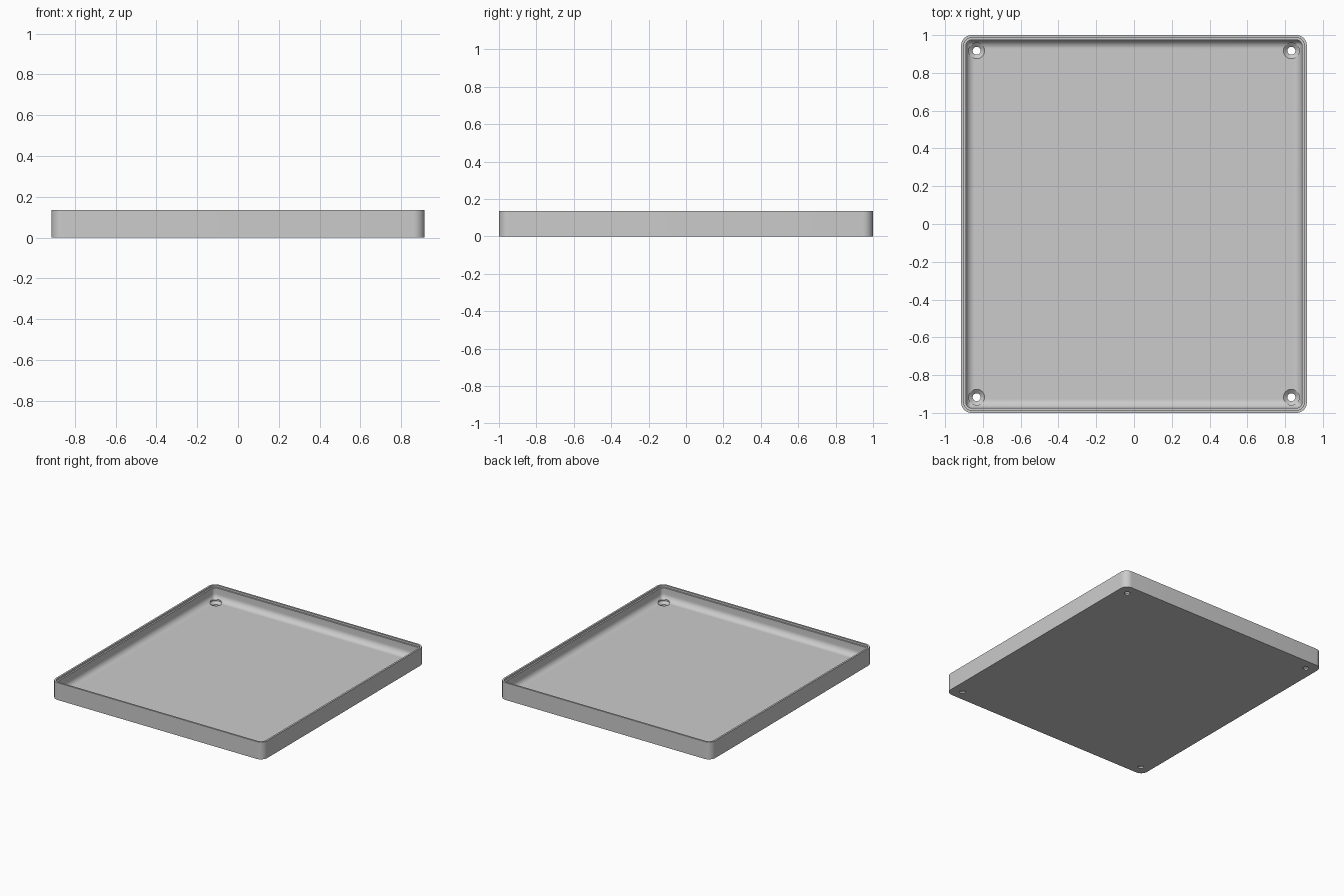
import bpy, bmesh
from math import pi, sin, cos, radians

if "Cube" in bpy.data.objects:
    bpy.data.objects.remove(bpy.data.objects["Cube"])

HALF_X, HALF_Y, HEIGHT = 0.915, 1.0, 0.135
CORNER, FLOOR, WALL, FILLET = 0.055, 0.03, 0.026, 0.045

grey = bpy.data.materials.new("plain grey")
grey.use_nodes = True
colour = (0.6, 0.6, 0.6, 1)
grey.diffuse_color = colour
grey.node_tree.nodes["Principled BSDF"].inputs["Base Color"].default_value = colour


def rounded_ring(bm, inset, z, steps=8):
    """Rounded rectangle of vertices, inset from the outer edge."""
    r = max(CORNER - inset, 0.012)
    cx, cy = HALF_X - inset - r, HALF_Y - inset - r
    ring = []
    for q, (sx, sy) in enumerate([(1, 1), (-1, 1), (-1, -1), (1, -1)]):
        for i in range(steps + 1):
            a = (q + i / steps) * pi / 2
            ring.append(bm.verts.new((sx * cx + r * cos(a), sy * cy + r * sin(a), z)))
    return ring


def bridge(bm, low, high):
    n = len(low)
    for i in range(n):
        j = (i + 1) % n
        bm.faces.new((low[i], low[j], high[j], high[i]))


def finish(name, bm):
    bmesh.ops.recalc_face_normals(bm, faces=bm.faces)
    mesh = bpy.data.meshes.new(name)
    bm.to_mesh(mesh)
    bm.free()
    obj = bpy.data.objects.new(name, mesh)
    bpy.context.collection.objects.link(obj)
    mesh.materials.append(grey)
    return obj


# Tray: outer wall, stepped rim, inner wall and rounded fillet down to the floor
profile = [(0, 0), (0, HEIGHT), (0.014, HEIGHT), (0.014, HEIGHT - 0.015),
           (WALL, HEIGHT - 0.015)]
for k in range(9):
    a = radians(90 * k / 8)
    profile.append((WALL + FILLET * (1 - cos(a)), FLOOR + FILLET * (1 - sin(a))))
bm = bmesh.new()
rings = [rounded_ring(bm, inset, z) for inset, z in profile]
for low, high in zip(rings, rings[1:]):
    bridge(bm, low, high)
bm.faces.new(rings[0])
bm.faces.new(rings[-1])
tray = finish("tray", bm)

# Countersunk screw hole in each corner
bm = bmesh.new()
hole = [(0.021, -0.02), (0.021, 0.012), (0.042, FLOOR), (0.042, 0.06)]
for sx in (-1, 1):
    for sy in (-1, 1):
        loops = [[bm.verts.new((sx * 0.833 + r * cos(i * pi / 16),
                                sy * 0.917 + r * sin(i * pi / 16), z))
                  for i in range(32)] for r, z in hole]
        for low, high in zip(loops, loops[1:]):
            bridge(bm, low, high)
        bm.faces.new(loops[0])
        bm.faces.new(loops[-1])
cutter = finish("screw_hole_cutter", bm)
cutter.hide_render = True
cutter.hide_set(True)

cut = tray.modifiers.new("screw holes", 'BOOLEAN')
cut.operation, cut.solver, cut.object = 'DIFFERENCE', 'EXACT', cutter
bpy.context.view_layer.objects.active = tray
tray.select_set(True)
bpy.ops.object.modifier_apply(modifier=cut.name)
bpy.data.objects.remove(cutter)
bpy.ops.object.shade_smooth_by_angle(angle=radians(35))
